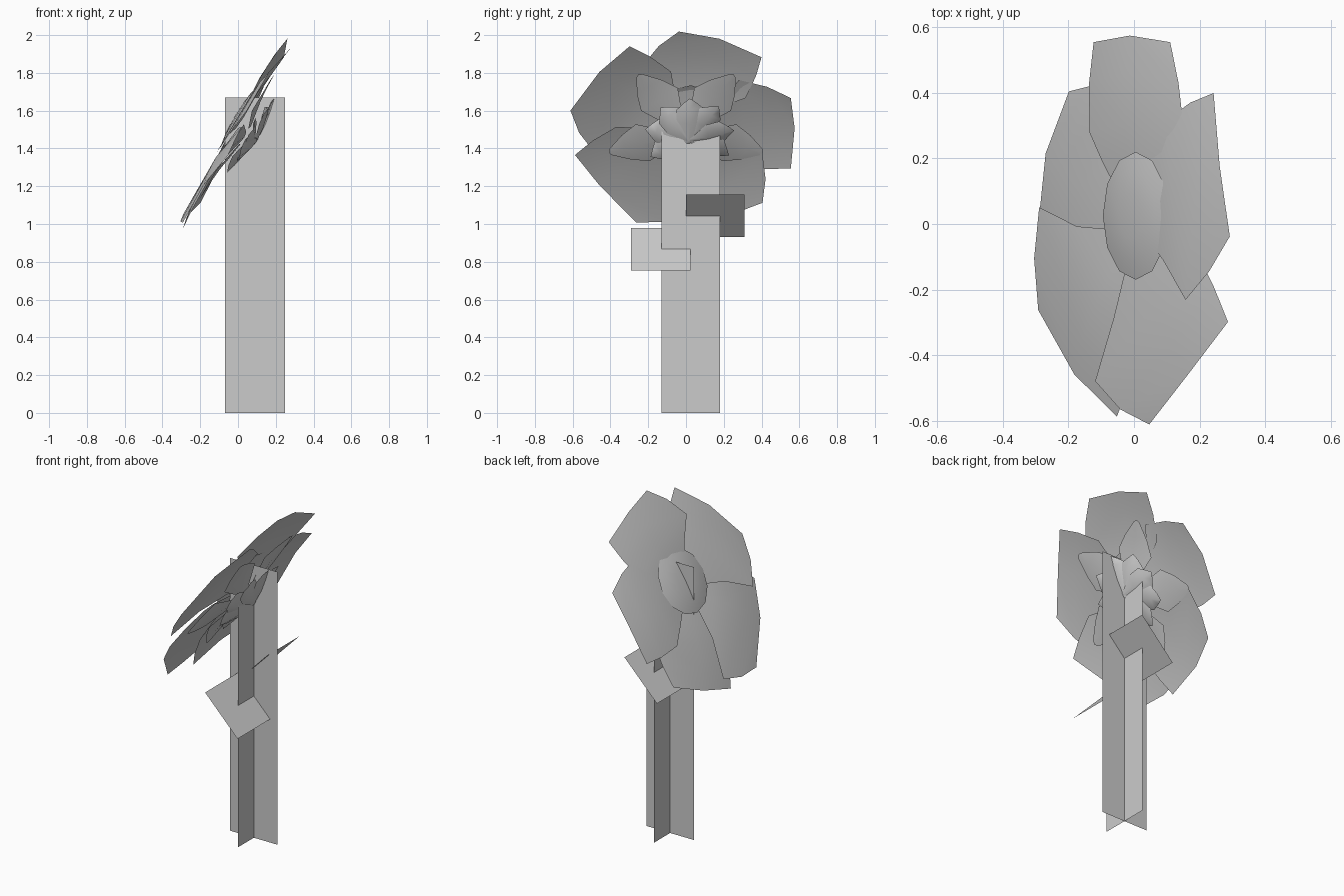
import bpy, bmesh, math
from mathutils import Matrix, Vector

if "Cube" in bpy.data.objects:
    bpy.data.objects.remove(bpy.data.objects["Cube"])

# flower frame: local z is the blossom's facing direction, tipped toward -x
TILT = Matrix(((0.514, 0, -0.857, 0), (0, 1, 0, 0), (0.857, 0, 0.514, 1.5), (0, 0, 0, 1)))


def mesh_object(name, verts, faces, smooth=False):
    me = bpy.data.meshes.new(name)
    me.from_pydata([tuple(v) for v in verts], [], faces)
    me.update()
    ob = bpy.data.objects.new(name, me)
    bpy.context.collection.objects.link(ob)
    for p in me.polygons:
        p.use_smooth = smooth
    return ob


def blade(name, rows, angle, lift=0.0, roll=0.0, wing=1.0, centre=(0, 0, 0)):
    """Three-column sheet. rows: (reach, right width, left width, mid reach, mid height, edge height)."""
    rot = Matrix.Translation(Vector(centre)) @ Matrix.Rotation(math.radians(angle), 4, 'Z')
    verts = []
    for a, h0, h1, am, wm, we in rows:
        for b, r, w in ((-h0 * wing, a, we), (0, am, wm), (h1, a, we)):
            verts.append(TILT @ rot @ Vector((r, b, w + lift + roll * b)))
    faces = []
    for i in range(len(rows) - 1):
        for j in range(2):
            k = 3 * i + j
            faces.append((k, k + 3, k + 4, k + 1))
    return mesh_object(name, verts, faces, True)


# stem: two crossed flat cards
mesh_object("stem_card_wide", [(-0.07, 0.025, 0), (0.25, 0.025, 0), (0.25, 0.025, 1.67), (-0.07, 0.025, 1.67)], [(0, 1, 2, 3)])
mesh_object("stem_card_deep", [(0.09, -0.13, 0), (0.09, 0.18, 0), (0.09, 0.18, 1.49), (0.09, -0.13, 1.49)], [(0, 1, 2, 3)])

# leaves: slanted flat cards
for name, y0, y1, z0, z1 in (("upper_leaf", 0.0, 0.31, 0.93, 1.155),
                             ("lower_leaf", -0.29, 0.025, 0.98, 0.755)):
    mesh_object(name, [(-0.02, y0, z0), (-0.02, y1, z0), (0.2, y1, z1), (0.2, y0, z1)], [(0, 1, 2, 3)])

# five broad overlapping petals, each with a wide wing laid over its neighbour
petal_rows = [(0.06, 0.04, 0.04, 0.06, 0.01, 0.01), (0.19, 0.2, 0.15, 0.19, 0.025, 0.02),
              (0.28, 0.38, 0.24, 0.31, 0.035, 0.01), (0.43, 0.33, 0.25, 0.46, 0.03, 0.005),
              (0.555, 0.25, 0.24, 0.575, 0.015, -0.005)]
for i, (ang, lift, roll, wing) in enumerate(((90, 0.0, 0.02, 0.8), (158, -0.02, 0.02, 0.85),
                                             (233, -0.01, -0.04, 1.2), (307, 0.0, -0.06, 1.12),
                                             (18, 0.008, -0.06, 0.88))):
    blade(f"petal_{i + 1}", petal_rows, ang, lift, roll, wing)

# small pointed under-petals on the back
under_rows = [(0.06, 0.03, 0.03, 0.06, -0.05, -0.045), (0.24, 0.12, 0.12, 0.24, -0.025, -0.012),
              (0.33, 0.08, 0.08, 0.34, -0.018, -0.012), (0.42, 0.02, 0.02, 0.43, -0.015, -0.015)]
for i in range(5):
    blade(f"under_petal_{i + 1}", under_rows, 36 + 72 * i)

# rosette of crumpled sepals where the stem meets the blossom
sepal_rows = [(0.0, 0.01, 0.01, 0.0, -0.115, -0.115), (0.1, 0.07, 0.07, 0.1, -0.11, -0.085),
              (0.17, 0.07, 0.07, 0.18, -0.095, -0.07), (0.21, 0.03, 0.03, 0.24, -0.08, -0.07)]
for i in range(9):
    blade(f"sepal_{i + 1}", sepal_rows, 40 * i, 0.012 * (i % 2), 0.15, 1.0, (0.0, 0.02, 0))

# domed flower centre
bm = bmesh.new()
rings, n = ((0.195, 0.03), (0.14, 0.042), (0.07, 0.048)), 12
loops = [[bm.verts.new(TILT @ Vector((0.06 + r * math.cos(2 * math.pi * k / n),
                                     0.025 + r * math.sin(2 * math.pi * k / n), w)))
          for k in range(n)] for r, w in rings]
top = bm.verts.new(TILT @ Vector((0.06, 0.025, 0.05)))
for k in range(n):
    m = (k + 1) % n
    for a, b in zip(loops, loops[1:]):
        bm.faces.new((a[k], a[m], b[m], b[k]))
    bm.faces.new((loops[-1][k], loops[-1][m], top))
for f in bm.faces:
    f.smooth = True
me = bpy.data.meshes.new("flower_centre")
bm.to_mesh(me)
bm.free()
bpy.context.collection.objects.link(bpy.data.objects.new("flower_centre", me))
